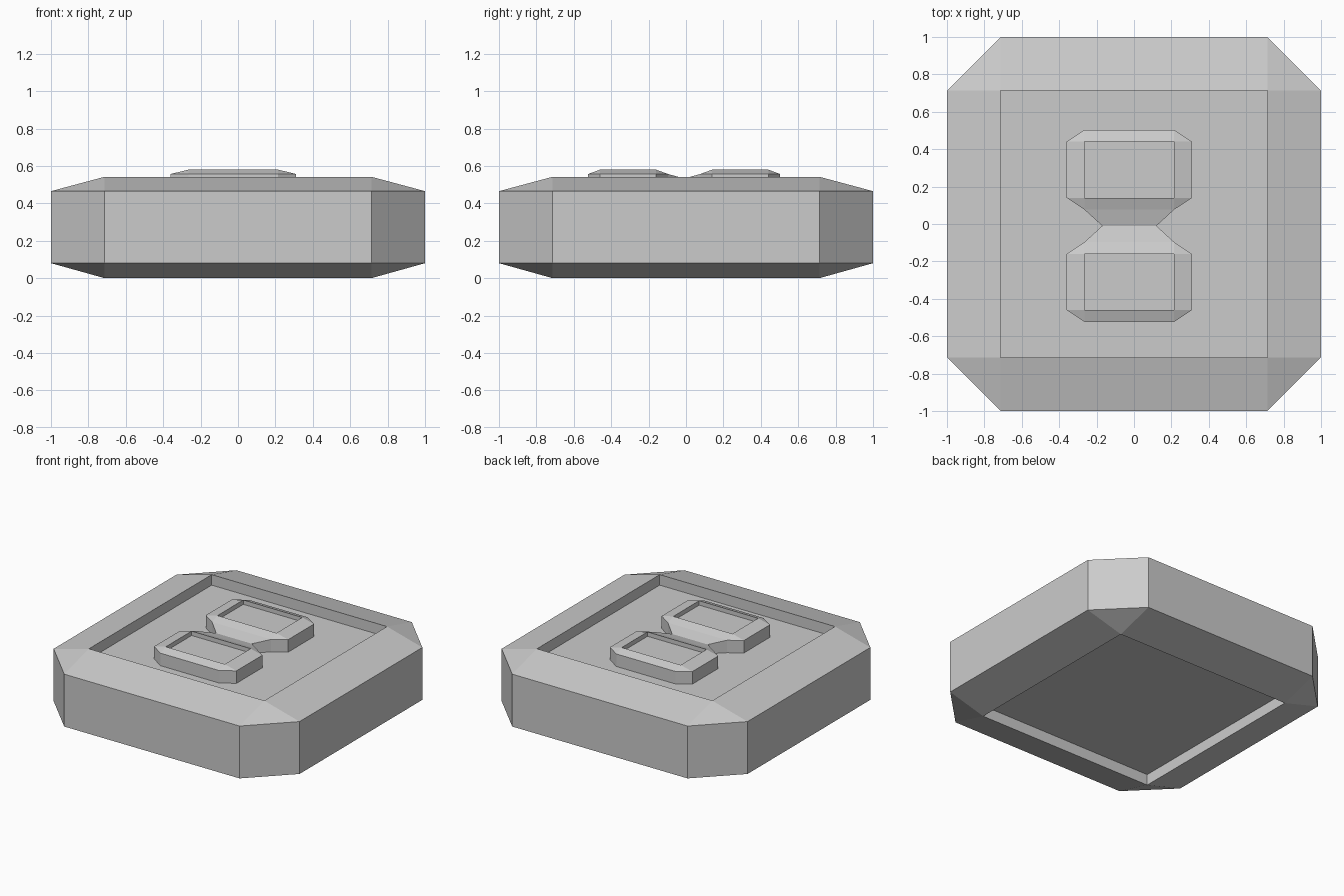
import bpy
import bmesh

if "Cube" in bpy.data.objects:
    bpy.data.objects.remove(bpy.data.objects["Cube"])


def finish(bm, name):
    bmesh.ops.remove_doubles(bm, verts=bm.verts, dist=1e-5)
    bmesh.ops.recalc_face_normals(bm, faces=bm.faces)
    mesh = bpy.data.meshes.new(name)
    bm.to_mesh(mesh)
    bm.free()
    obj = bpy.data.objects.new(name, mesh)
    bpy.context.collection.objects.link(obj)
    return obj


def ring(cx, cy, inner, outer, z):
    """Eight points; equal inner and outer sizes collapse to a rectangle."""
    (a, b), (A, B) = inner, outer
    pts = [(A, -b), (A, b), (a, B), (-a, B), (-A, b), (-A, -b), (-a, -B), (a, -B)]
    return [(cx + x, cy + y, z) for x, y in pts]


def stack(name, rings):
    """Skin a stack of outlines and cap both ends."""
    bm = bmesh.new()
    loops = [[bm.verts.new(p) for p in r] for r in rings]
    n = len(loops[0])
    for lo, hi in zip(loops, loops[1:]):
        for i in range(n):
            j = (i + 1) % n
            bm.faces.new((lo[i], lo[j], hi[j], hi[i]))
    bm.faces.new(loops[0][::-1])
    bm.faces.new(loops[-1])
    return finish(bm, name)


# Chamfered tile body with a sunken panel on top and underneath
SQ, FULL = (0.713, 0.713), (1.0, 1.0)
stack("tile_body", [
    ring(0, 0, SQ, SQ, 0.08),
    ring(0, 0, SQ, SQ, 0.0),
    ring(0, 0, SQ, FULL, 0.08),
    ring(0, 0, SQ, FULL, 0.465),
    ring(0, 0, SQ, SQ, 0.542),
    ring(0, 0, SQ, SQ, 0.465),
])

# Two raised frames, each with a shallow pocket, joined by a sloping waist
CX, CY, BASE = -0.025, -0.01, 0.463
INNER, OUTER = (0.24, 0.15), (0.335, 0.213)
for side, label in ((1, "back"), (-1, "front")):
    y = CY + side * 0.30
    stack(label + "_raised_frame", [
        ring(CX, y, INNER, OUTER, BASE),
        ring(CX, y, INNER, OUTER, 0.557),
        ring(CX, y, INNER, INNER, 0.58),
        ring(CX, y, INNER, INNER, 0.548),
    ])
    y_wide = CY + side * 0.087
    outline = [(-0.24, y_wide, 0.557), (0.24, y_wide, 0.557),
               (0.145, CY, 0.533), (-0.145, CY, 0.533)]
    stack(label + "_waist", [
        [(CX + x, py, BASE) for x, py, z in outline],
        [(CX + x, py, z) for x, py, z in outline],
    ])
